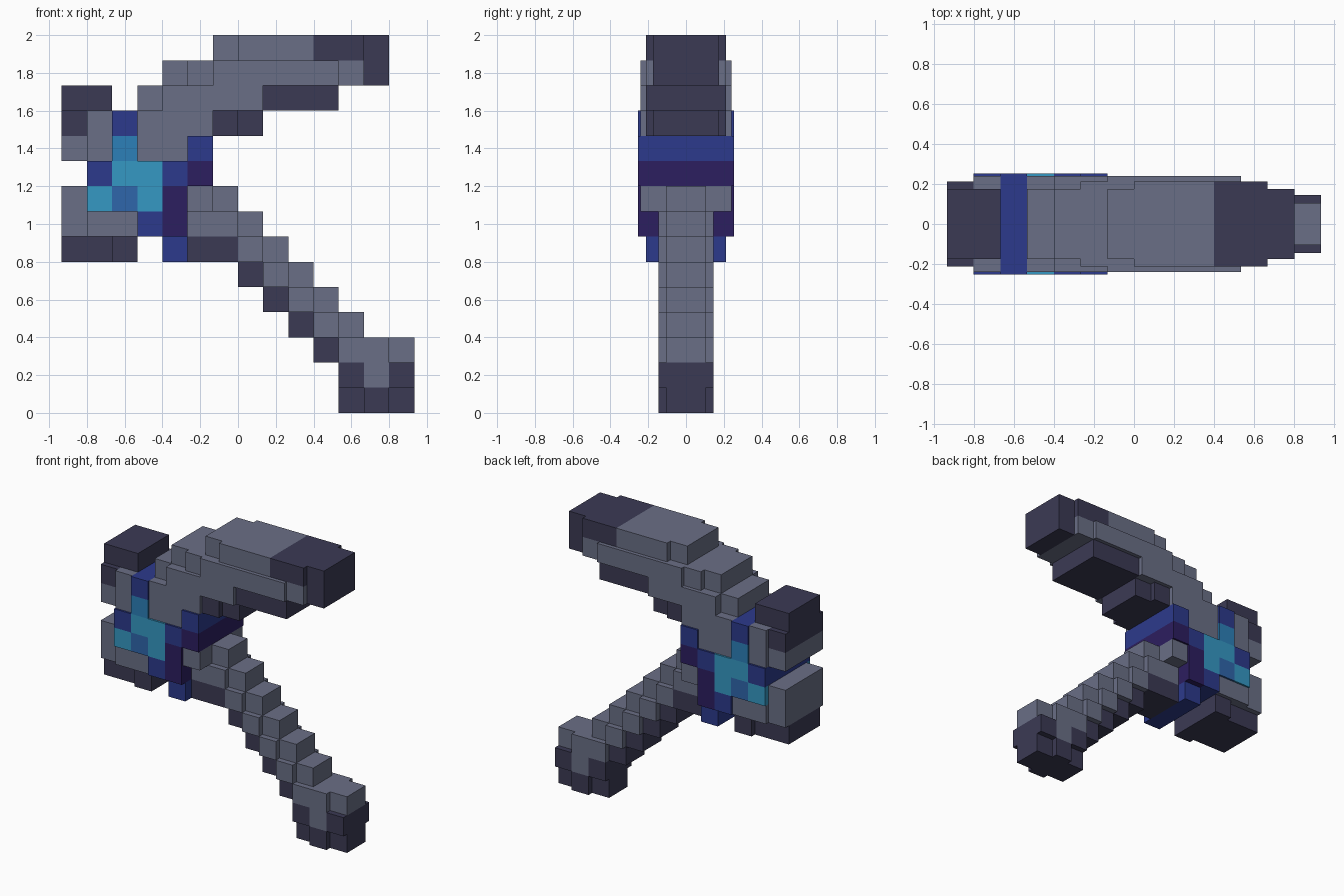
import bpy
import bmesh

if "Cube" in bpy.data.objects:
    bpy.data.objects.remove(bpy.data.objects["Cube"], do_unlink=True)

CELL = 2 / 15
COLUMNS = 14

# Half thickness of a block, by letter
DEPTH = {"a": 0.105, "b": 0.145, "c": 0.175, "d": 0.213, "e": 0.24, "f": 0.253}

# Flat colours, by letter
COLOURS = {
    "G": ("grey stone", "6a6f86"),
    "D": ("dark stone", "3b3a54"),
    "B": ("deep blue", "2c3a8c"),
    "P": ("dark purple", "2c1e60"),
    "C": ("bright cyan", "3598c4"),
    "A": ("azure", "2c80b8"),
    "M": ("medium blue", "2f66ab"),
}


def linear(hex_code):
    values = [int(hex_code[i:i + 2], 16) / 255 for i in (0, 2, 4)]
    return [v / 12.92 if v < 0.04 else ((v + 0.055) / 1.055) ** 2.4 for v in values]


def make_material(name, hex_code):
    mat = bpy.data.materials.new(name)
    mat.use_nodes = True
    colour = (*linear(hex_code), 1)
    mat.diffuse_color = colour
    shader = mat.node_tree.nodes["Principled BSDF"]
    shader.inputs["Base Color"].default_value = colour
    shader.inputs["Roughness"].default_value = 0.9
    return mat


MATERIALS = {key: make_material(*value) for key, value in COLOURS.items()}

# Each part: left column, top row, then rows of blocks (colour + depth letter)
PARTS = {
    "long_blade": (3, 14, """
        .. .. .. Gc Gd Gd Gd Dd Dd Dc
        .. Gc Gd Ge Ge Ge Ge Ge Gd Dc
        Gc Ge Ge Ge Ge Dd Dd Dd
        Ge Ge Ge Dd Dc
        Ge Ge"""),
    "upper_rear_claw": (0, 12, """
        Dc Dc
        Dd Ge
        Gd Ge"""),
    "lower_rear_claw": (0, 8, """
        Gd
        Gd Ge Ge
        Dc Dc Dd"""),
    "crystal_core": (1, 11, """
        .. Bf
        .. Af .. .. Bf
        Bf Cf Cf Bf Pf
        Cf Mf Cf Pf
        .. .. Bf Pf
        .. .. .. Bd"""),
    "handle": (5, 8, """
        Ge Ga
        Gb Gb Ga
        Db Db Gb Ga
        .. .. Da Gb Ga
        .. .. .. Da Gb Ga
        .. .. .. .. Da Gb Ga
        .. .. .. .. .. Da"""),
    "pommel": (11, 2, """
        Gb Gb Ga
        Db Gb Db
        Da Db Da"""),
}


def read_part(left, top, rows):
    cells = {}
    for down, row in enumerate(rows.strip().splitlines()):
        for across, token in enumerate(row.split()):
            if token != "..":
                cells[left + across, top - down] = (DEPTH[token[1]], token[0])
    return cells


def build_part(name, cells, whole):
    """Make the outer skin of a part, leaving out faces buried against neighbours."""
    bm = bmesh.new()
    keys = sorted({key for _, key in cells.values()})

    def quad(points, key):
        face = bm.faces.new([bm.verts.new(p) for p in points])
        face.material_index = keys.index(key)

    for (col, row), (half, key) in cells.items():
        x0 = (col - COLUMNS / 2) * CELL
        z0 = row * CELL
        x1, z1 = x0 + CELL, z0 + CELL
        corners = [(x0, z0), (x1, z0), (x1, z1), (x0, z1)]
        # Front and back
        quad([(x, -half, z) for x, z in corners], key)
        quad([(x, half, z) for x, z in reversed(corners)], key)
        # Bottom, right, top and left edges
        for side, (dx, dz) in enumerate([(0, -1), (1, 0), (0, 1), (-1, 0)]):
            near = whole.get((col + dx, row + dz), (0, ""))[0]
            if near >= half:
                continue
            spans = [(-half, -near), (near, half)] if near else [(-half, half)]
            (ax, az), (bx, bz) = corners[side], corners[(side + 1) % 4]
            for y0, y1 in spans:
                quad([(ax, y0, az), (ax, y1, az), (bx, y1, bz), (bx, y0, bz)], key)

    bmesh.ops.remove_doubles(bm, verts=bm.verts, dist=0.0001)
    mesh = bpy.data.meshes.new(name)
    bm.to_mesh(mesh)
    bm.free()
    for key in keys:
        mesh.materials.append(MATERIALS[key])
    bpy.context.collection.objects.link(bpy.data.objects.new(name, mesh))


parts = {name: read_part(*spec) for name, spec in PARTS.items()}
whole = {}
for cells in parts.values():
    whole.update(cells)
for name, cells in parts.items():
    build_part(name, cells, whole)
